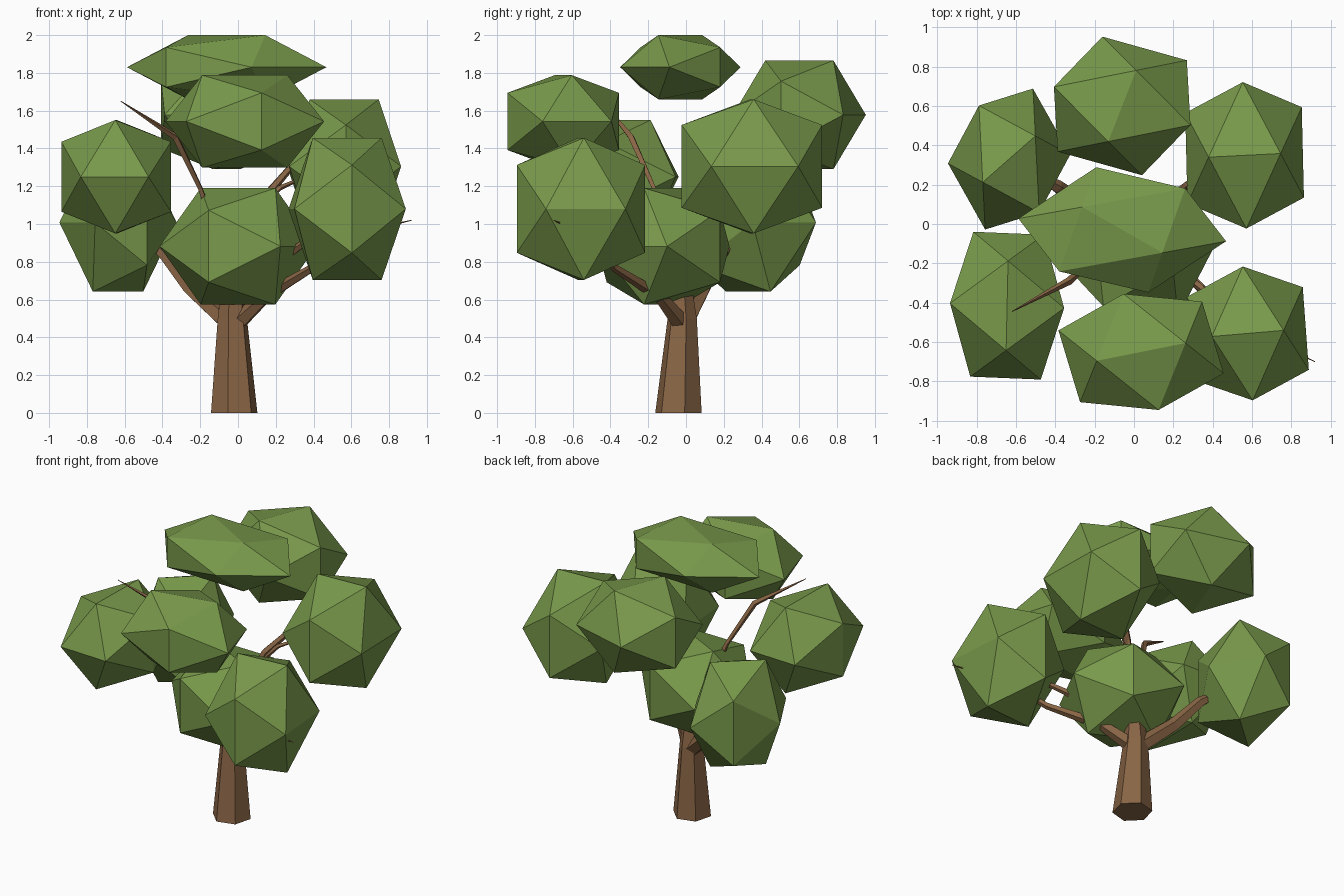
import bpy, bmesh, math
from mathutils import Vector

if "Cube" in bpy.data.objects:
    bpy.data.objects.remove(bpy.data.objects["Cube"])

PHI = (1 + 5 ** 0.5) / 2


def material(name, rgb):
    m = bpy.data.materials.new(name)
    m.diffuse_color = (*rgb, 1)
    m.use_nodes = True
    m.node_tree.nodes["Principled BSDF"].inputs["Base Color"].default_value = m.diffuse_color
    return m


LEAF = material("leaf_green", (0.19, 0.32, 0.07))
BARK = material("bark_brown", (0.25, 0.13, 0.06))


def finish(bm, name, mat):
    bmesh.ops.recalc_face_normals(bm, faces=bm.faces)
    mesh = bpy.data.meshes.new(name)
    bm.to_mesh(mesh)
    bm.free()
    mesh.materials.append(mat)
    bpy.context.collection.objects.link(bpy.data.objects.new(name, mesh))


def leaf_clump(name, centre, p, q, h):
    """Stretched 20-sided ball; p and q are its turned horizontal half axes."""
    bm = bmesh.new()
    c, p, q, z = Vector(centre), Vector((*p, 0)), Vector((*q, 0)), Vector((0, 0, h))
    for a, b in ((p, q), (q, z), (z, p)):
        for s in (1, -1):
            for t in (1, -1):
                bm.verts.new(c + s * a + t * b / PHI)
    bmesh.ops.convex_hull(bm, input=bm.verts)
    finish(bm, name, LEAF)


def limb(name, path, radii, sides, turn=0.0, level=False):
    """Tapered faceted tube along a path, closed at both ends."""
    bm = bmesh.new()
    pts = [Vector(v) for v in path]
    rings = []
    for i, (v, r) in enumerate(zip(pts, radii)):
        d = (pts[min(i + 1, len(pts) - 1)] - pts[max(i - 1, 0)]).normalized()
        if level:
            u, w = Vector((1, 0, 0)), Vector((0, 1, 0))
        else:
            u = d.cross(Vector((0, 0, 1))).normalized()
            w = d.cross(u)
        angles = [turn + 2 * math.pi * k / sides for k in range(sides)]
        rings.append([bm.verts.new(v + r * (math.cos(a) * u + math.sin(a) * w)) for a in angles])
    for lo, hi in zip(rings, rings[1:]):
        for k in range(sides):
            n = (k + 1) % sides
            bm.faces.new((lo[k], lo[n], hi[n], hi[k]))
    bm.faces.new(rings[0])
    bm.faces.new(rings[-1])
    finish(bm, name, BARK)


# Foliage: centre, two horizontal half axes, half height
leaf_clump("top_leaves", (-0.06, -0.03, 1.83), (0.33, -0.188), (0.32, 0.211), 0.17)
leaf_clump("front_leaves", (0.036, -0.65, 1.543), (0.365, 0.073), (0.089, -0.295), 0.245)
leaf_clump("back_leaves", (-0.06, 0.60, 1.578), (0.114, 0.292), (0.347, -0.097), 0.288)
leaf_clump("right_back_leaves", (0.562, 0.349, 1.305), (0.296, 0.015), (-0.009, 0.372), 0.355)
leaf_clump("right_front_leaves", (0.578, -0.556, 1.08), (0.295, 0.025), (-0.025, 0.34), 0.376)
leaf_clump("left_back_leaves", (-0.635, 0.33, 1.008), (0.216, 0.19), (-0.153, 0.272), 0.366)
leaf_clump("left_front_leaves", (-0.645, -0.415, 1.25), (-0.008, -0.368), (0.29, -0.012), 0.30)
leaf_clump("middle_leaves", (0.0, -0.12, 0.882), (0.32, -0.165), (-0.155, -0.30), 0.308)

# Six-sided trunk
limb("trunk", [(-0.02, -0.04, 0), (-0.03, -0.02, 0.5), (-0.03, -0.03, 0.75)],
     [0.127, 0.08, 0.05], 6, math.radians(15), True)

# Branches
limb("left_back_branch", [(-0.04, -0.01, 0.47), (-0.25, 0.09, 0.66), (-0.39, 0.19, 0.84), (-0.6, 0.3, 1.0)],
     [0.055, 0.045, 0.035, 0.01], 5)
limb("right_front_branch", [(0.0, -0.03, 0.48), (0.15, -0.14, 0.62), (0.4, -0.38, 0.77),
                            (0.62, -0.55, 0.95), (0.92, -0.7, 1.02)],
     [0.05, 0.035, 0.022, 0.015, 0.002], 5)
limb("right_upper_branch", [(0.0, -0.05, 0.65), (0.31, -0.3, 0.87), (0.5, -0.46, 1.0)],
     [0.04, 0.022, 0.01], 5)
limb("left_front_branch", [(-0.03, -0.03, 0.7), (-0.2, -0.17, 1.19), (-0.33, -0.29, 1.46), (-0.62, -0.445, 1.65)],
     [0.035, 0.015, 0.02, 0.002], 4)
limb("right_back_branch", [(-0.02, -0.02, 0.7), (0.14, 0.1, 1.14), (0.27, 0.2, 1.29), (0.5, 0.33, 1.45)],
     [0.04, 0.025, 0.02, 0.005], 5)
limb("right_back_twig", [(0.1, 0.07, 1.06), (0.22, 0.13, 1.19), (0.4, 0.25, 1.27)],
     [0.02, 0.014, 0.005], 4)
